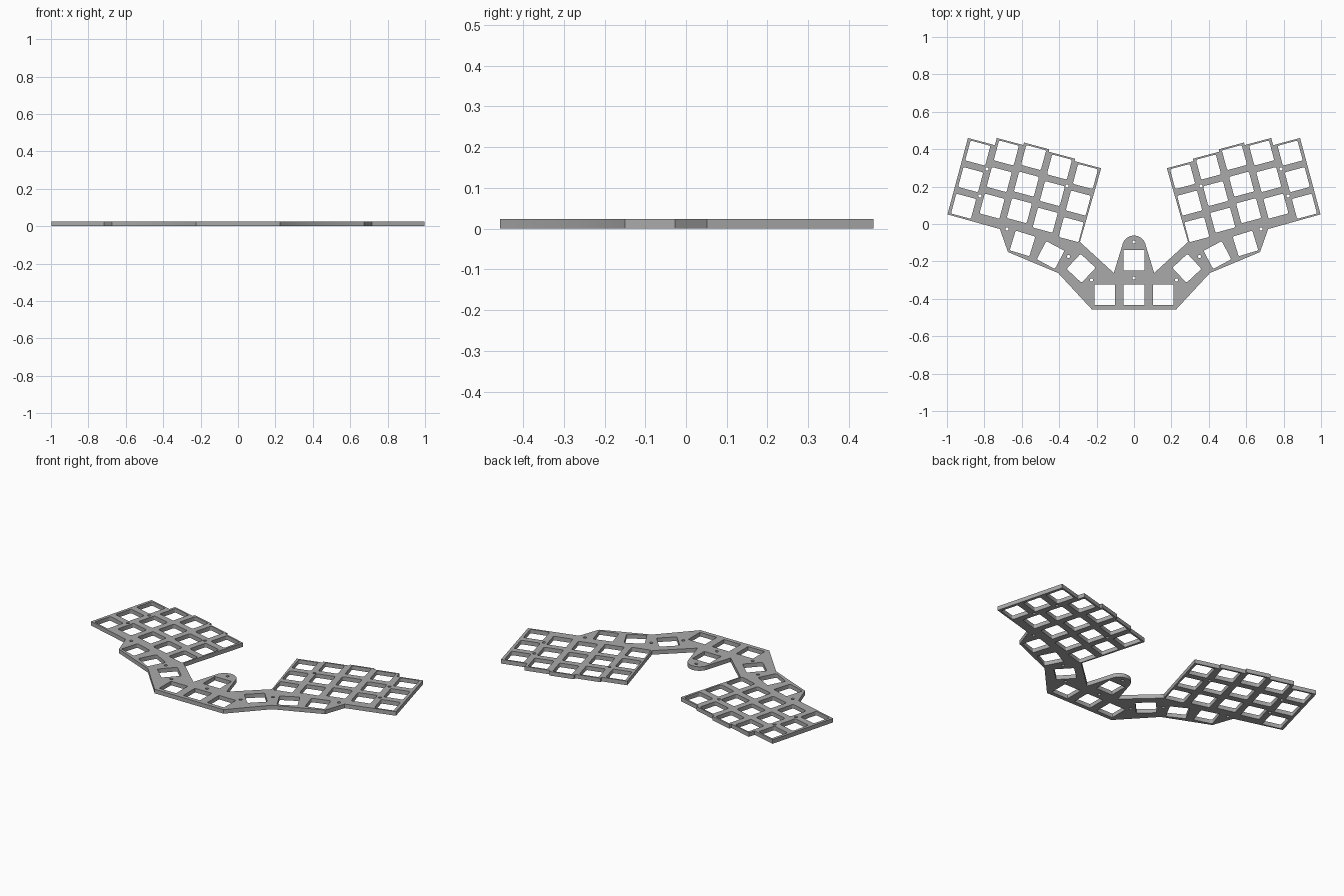
import bpy
from math import sin, cos, pi, radians
from mathutils import Vector, Matrix

if "Cube" in bpy.data.objects:
    bpy.data.objects.remove(bpy.data.objects["Cube"])

THICK = 0.024
HOLE = 0.055       # half of a switch opening
PITCH = 0.147
TILT = Matrix.Rotation(radians(15), 2)
TOP_KEY = Vector((0.835, 0.379))   # outermost top opening
STAGGER = [0, 0.04, 0.054, 0.041, 0.028]   # column offsets, outer to inner
HALF_W, HALF_H = 0.070, 0.0645


def grid(u, v):
    """Point in the tilted key block, measured from the outermost top opening."""
    return TOP_KEY + TILT @ Vector((u, v))


def mirrored(points):
    return [Vector((-p[0], p[1])) for p in reversed(points)]


def circle(x, y, r, n=16):
    return [Vector((x + r * cos(2 * pi * i / n), y + r * sin(2 * pi * i / n))) for i in range(n)]


def square(center, degrees, corner=0.008):
    """Square opening with small rounded corners."""
    rot, pts = Matrix.Rotation(radians(degrees), 2), []
    for k in range(4):
        turn = Matrix.Rotation(k * pi / 2, 2)
        for a in (0, pi / 6, pi / 3, pi / 2):
            p = Vector((HOLE - corner + corner * cos(a), HOLE - corner + corner * sin(a)))
            pts.append(Vector(center) + rot @ turn @ p)
    return pts


# Outline of one half: rounded tongue, inner edge, stepped top, lower edge
half = [Vector((0.064 * sin(a), -0.126 + 0.064 * cos(a)))
        for a in [radians(d) for d in range(0, 81, 10)]]
half += [Vector((0.108, -0.262)), Vector((0.289, -0.096))]
half.append(grid(-4 * PITCH - HALF_W, STAGGER[4] + HALF_H))
for c in (4, 3, 2, 1):
    a, b = STAGGER[c], STAGGER[c - 1]
    u = -(c - 1) * PITCH - HALF_W if b > a else -c * PITCH + HALF_W
    half += [grid(u, a + HALF_H), grid(u, b + HALF_H)]
half += [grid(HALF_W + 0.002, HALF_H), grid(HALF_W + 0.002, -2 * PITCH - HALF_H)]
half += [Vector(p) for p in ((0.717, -0.027), (0.674, -0.15), (0.406, -0.262), (0.225, -0.457))]
loops = [half + mirrored(half[1:])]

# Switch openings and screw holes of one side, then mirrored
side = [square(grid(-c * PITCH, s - r * PITCH), 15)
        for c, s in enumerate(STAGGER) for r in range(3)]
side += [square(p, d) for p, d in (((0.596, -0.104), 17), ((0.446, -0.166), 28),
                                   ((0.283, -0.237), 43))]
side.append(square((0.157, -0.378), 0, 0.002))
side += [circle(x, y, 0.009) for x, y in ((0.679, -0.027), (0.227, -0.299), (0.35, -0.174),
                                          (0.824, 0.15), (0.786, 0.294), (0.358, 0.203))]
loops += side + [mirrored(h) for h in side]

# Openings on the centre line
loops += [square((0, y), 0, 0.002) for y in (-0.378, -0.194)]
loops += [circle(0, y, 0.009) for y in (-0.096, -0.289)]

# Filled and extruded flat profile
curve = bpy.data.curves.new("switch_plate_profile", "CURVE")
curve.dimensions = "2D"
curve.fill_mode = "BOTH"
curve.extrude = THICK / 2
for pts in loops:
    spline = curve.splines.new("POLY")
    spline.points.add(len(pts) - 1)
    for sp, p in zip(spline.points, pts):
        sp.co = (p.x, p.y, 0, 1)
    spline.use_cyclic_u = True

plate = bpy.data.objects.new("switch_plate", curve)
plate.location.z = THICK / 2
bpy.context.collection.objects.link(plate)

grey = bpy.data.materials.new("plain_grey")
grey.use_nodes = True
color = (0.4, 0.4, 0.4, 1)
grey.diffuse_color = color
grey.node_tree.nodes["Principled BSDF"].inputs["Base Color"].default_value = color
curve.materials.append(grey)

bpy.ops.object.select_all(action="DESELECT")
plate.select_set(True)
bpy.context.view_layer.objects.active = plate
bpy.ops.object.convert(target="MESH")
bpy.ops.object.shade_smooth_by_angle(angle=radians(35))
